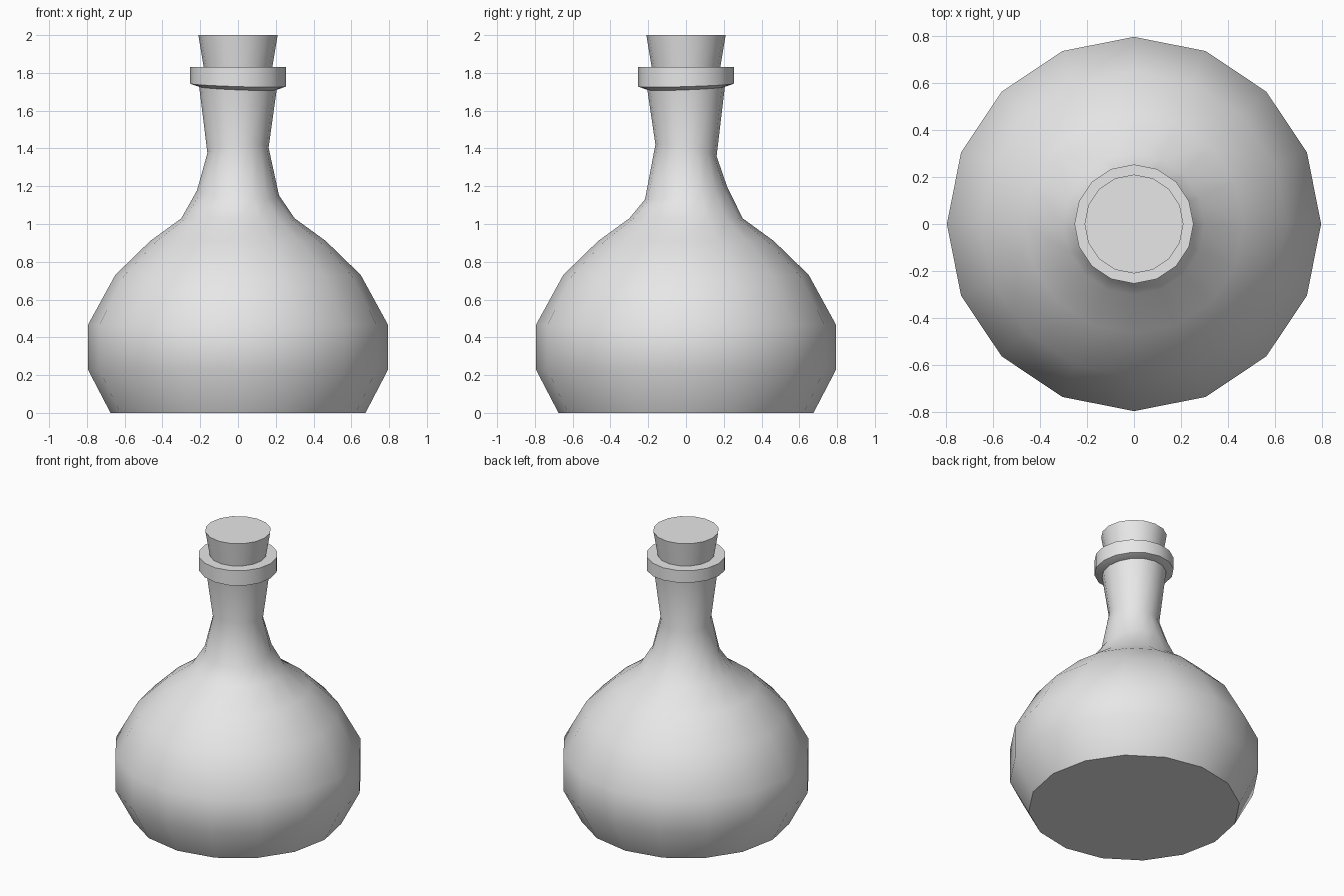
import bpy
import bmesh
import math

SIDES = 16

cube = bpy.data.objects.get("Cube")
if cube:
    bpy.data.objects.remove(cube, do_unlink=True)

grey = bpy.data.materials.new("plain grey")
grey.use_nodes = True
colour = (0.8, 0.8, 0.8, 1)
grey.diffuse_color = colour
grey.node_tree.nodes["Principled BSDF"].inputs["Base Color"].default_value = colour


def turned(name, profile):
    """Lathe rings of (radius, height, slope in x, slope in y), capped at both ends."""
    bm = bmesh.new()
    rings = []
    for r, z, sx, sy in profile:
        ring = []
        for i in range(SIDES):
            a = 2 * math.pi * i / SIDES
            x, y = r * math.cos(a), r * math.sin(a)
            ring.append(bm.verts.new((x, y, z + sx * x + sy * y)))
        rings.append(ring)
    for low, high in zip(rings, rings[1:]):
        for i in range(SIDES):
            j = (i + 1) % SIDES
            bm.faces.new((low[i], low[j], high[j], high[i]))
    bm.faces.new(rings[0][::-1])
    bm.faces.new(rings[-1])
    bm.normal_update()
    mesh = bpy.data.meshes.new(name)
    bm.to_mesh(mesh)
    bm.free()
    mesh.materials.append(grey)
    obj = bpy.data.objects.new(name, mesh)
    bpy.context.collection.objects.link(obj)
    bpy.ops.object.select_all(action="DESELECT")
    obj.select_set(True)
    bpy.context.view_layer.objects.active = obj
    bpy.ops.object.shade_smooth_by_angle(angle=math.radians(40))
    return obj


# Round body flowing into a slightly uneven, flared neck
turned("flask_body", [
    (0.675, 0, 0, 0),
    (0.795, 0.23, 0, 0),
    (0.795, 0.465, 0, 0),
    (0.65, 0.73, 0, 0),
    (0.465, 0.91, 0, 0),
    (0.3, 1.03, 0, 0),
    (0.217, 1.165, -0.06, 0.16),
    (0.162, 1.39, 0.09, -0.19),
    (0.208, 1.74, -0.03, 0.03),
])

# Collar around the mouth, its underside dipping toward the neck
turned("neck_collar", [
    (0.205, 1.718, -0.04, 0.04),
    (0.253, 1.735, -0.03, 0.03),
    (0.253, 1.83, 0, 0),
])

# Tapered stopper
turned("stopper", [
    (0.17, 1.76, 0, 0),
    (0.21, 2.0, 0, 0),
])
